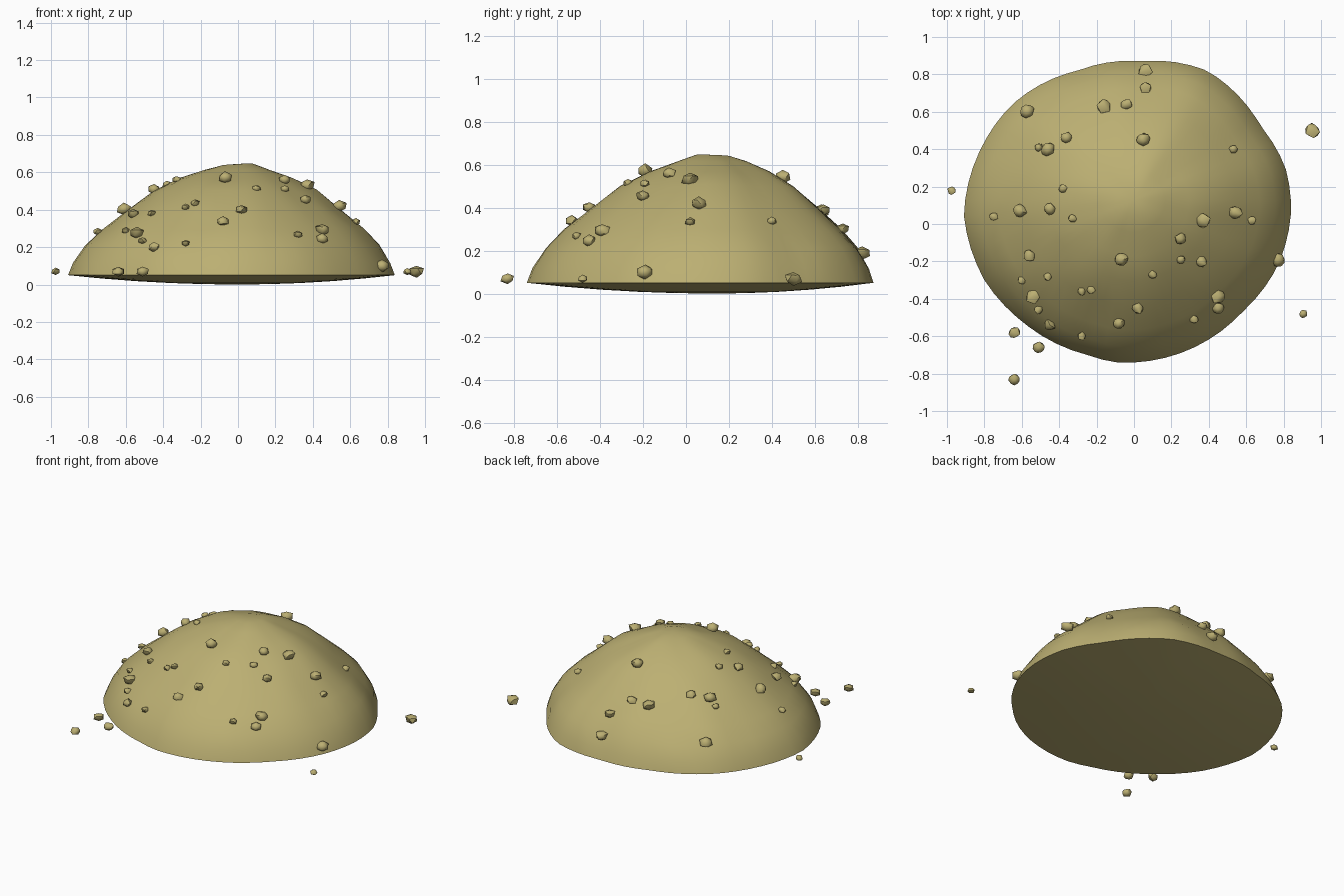
import bpy
import bmesh
import math
import random
from mathutils import Vector, noise

random.seed(4)
if "Cube" in bpy.data.objects:
    bpy.data.objects.remove(bpy.data.objects["Cube"])


def make_material(name, colour):
    material = bpy.data.materials.new(name)
    material.use_nodes = True
    material.diffuse_color = colour
    shader = material.node_tree.nodes["Principled BSDF"]
    shader.inputs["Base Color"].default_value = colour
    shader.inputs["Roughness"].default_value = 0.9
    return material


earth = make_material("dry earth", (0.50, 0.43, 0.17, 1))

# Mound: uneven rim seen from above, and height along each spoke from summit to rim
summit = Vector((0, 0.13))
rim = [(0.84, 0.07), (0.81, 0.3), (0.68, 0.52), (0.39, 0.82), (0.04, 0.87),
       (-0.3, 0.82), (-0.65, 0.64), (-0.82, 0.4), (-0.91, 0.05), (-0.8, -0.3),
       (-0.6, -0.52), (-0.25, -0.7), (-0.1, -0.74), (0.3, -0.67), (0.58, -0.47),
       (0.77, -0.22)]
slope = [(0, 0.645), (0.1, 0.64), (0.2, 0.615), (0.35, 0.565), (0.5, 0.495),
         (0.65, 0.4), (0.8, 0.295), (0.9, 0.21), (0.97, 0.12), (1, 0.05)]


def interpolate(points, value):
    for (a, start), (b, end) in zip(points, points[1:]):
        if a <= value <= b:
            return start + (end - start) * (value - a) / (b - a)
    return points[-1][1]


def polar(point):
    offset = Vector(point) - summit
    return math.atan2(offset.y, offset.x) % math.tau, offset.length


spokes = sorted(polar(p) for p in rim)
first, last = spokes[0], spokes[-1]
spokes = ([(last[0] - math.tau, last[1])] + spokes
          + [(first[0] + math.tau, first[1])])


def ground_height(x, y):
    """Height of the mound's surface, or of loose ground outside it."""
    angle, distance = polar((x, y))
    share = distance / interpolate(spokes, angle)
    return interpolate(slope, share) if share < 1 else None


def add_object(name, bm):
    bmesh.ops.recalc_face_normals(bm, faces=bm.faces)
    mesh = bpy.data.meshes.new(name)
    bm.to_mesh(mesh)
    bm.free()
    obj = bpy.data.objects.new(name, mesh)
    mesh.materials.append(earth)
    bpy.context.collection.objects.link(obj)
    bpy.ops.object.select_all(action="DESELECT")
    obj.select_set(True)
    bpy.context.view_layer.objects.active = obj
    bpy.ops.object.shade_smooth_by_angle(angle=math.radians(50))
    return obj


def build_mound(segments=64):
    bm = bmesh.new()

    def ring(share, height, roughness):
        verts = []
        for i in range(segments):
            angle = math.tau * i / segments
            reach = interpolate(spokes, angle) * share
            x = summit.x + math.cos(angle) * reach
            y = summit.y + math.sin(angle) * reach
            lump = noise.noise(Vector((x, y, height)) * 5) * roughness
            verts.append(bm.verts.new((x, y, height + lump)))
        return verts

    def bridge(upper, lower):
        for i in range(segments):
            j = (i + 1) % segments
            bm.faces.new((upper[i], lower[i], lower[j], upper[j]))

    def cap(centre, loop):
        for i in range(segments):
            bm.faces.new((centre, loop[i], loop[(i + 1) % segments]))

    # Lumpy slope
    rings = [ring(s, h, 0.015 if s < 1 else 0) for s, h in slope[1:]]
    cap(bm.verts.new((*summit, slope[0][1])), rings[0])
    # Shallow bowl underneath
    rings += [ring(s, 0.05 * s * s, 0) for s in (0.8, 0.6, 0.4, 0.2)]
    for upper, lower in zip(rings, rings[1:]):
        bridge(upper, lower)
    cap(bm.verts.new((*summit, 0)), rings[-1])
    return add_object("mound", bm)


build_mound()

# Pebbles: positions from above, grouped by size
pebbles = {
    0.042: [(0.06, 0.82), (-0.57, 0.6), (-0.16, 0.63), (0.05, 0.45),
            (-0.46, 0.4), (-0.61, 0.07), (0.37, 0.02), (-0.07, -0.19),
            (0.54, 0.06), (0.45, -0.39), (-0.54, -0.39), (0.77, -0.19),
            (0.955, 0.5)],
    0.034: [(-0.45, -0.54), (-0.45, 0.08), (-0.08, -0.53), (0.25, -0.08),
            (-0.64, -0.58), (-0.64, -0.83), (-0.56, -0.17), (0.36, -0.2),
            (0.02, -0.45), (0.45, -0.45), (-0.51, -0.66), (-0.36, 0.46),
            (0.06, 0.73), (-0.04, 0.64)],
    0.025: [(-0.51, 0.41), (0.53, 0.4), (-0.33, 0.03), (-0.75, 0.04),
            (-0.38, 0.19), (0.63, 0.02), (0.1, -0.27), (0.25, -0.19),
            (-0.28, -0.36), (-0.23, -0.35), (-0.46, -0.28), (-0.6, -0.3),
            (-0.51, -0.46), (-0.28, -0.6), (0.32, -0.51), (0.905, -0.48),
            (-0.975, 0.18)],
}


def build_pebble(x, y, radius):
    bm = bmesh.new()
    bmesh.ops.create_icosphere(bm, subdivisions=1, radius=radius)
    for vert in bm.verts:
        vert.co *= random.uniform(0.85, 1.1)
        vert.co.z *= 0.8
    height = ground_height(x, y)
    obj = add_object("pebble", bm)
    obj.location = (x, y, 0.07 if height is None else height + radius * 0.4)
    obj.rotation_euler.z = random.uniform(0, math.tau)


for size, places in pebbles.items():
    for place in places:
        build_pebble(*place, size)
